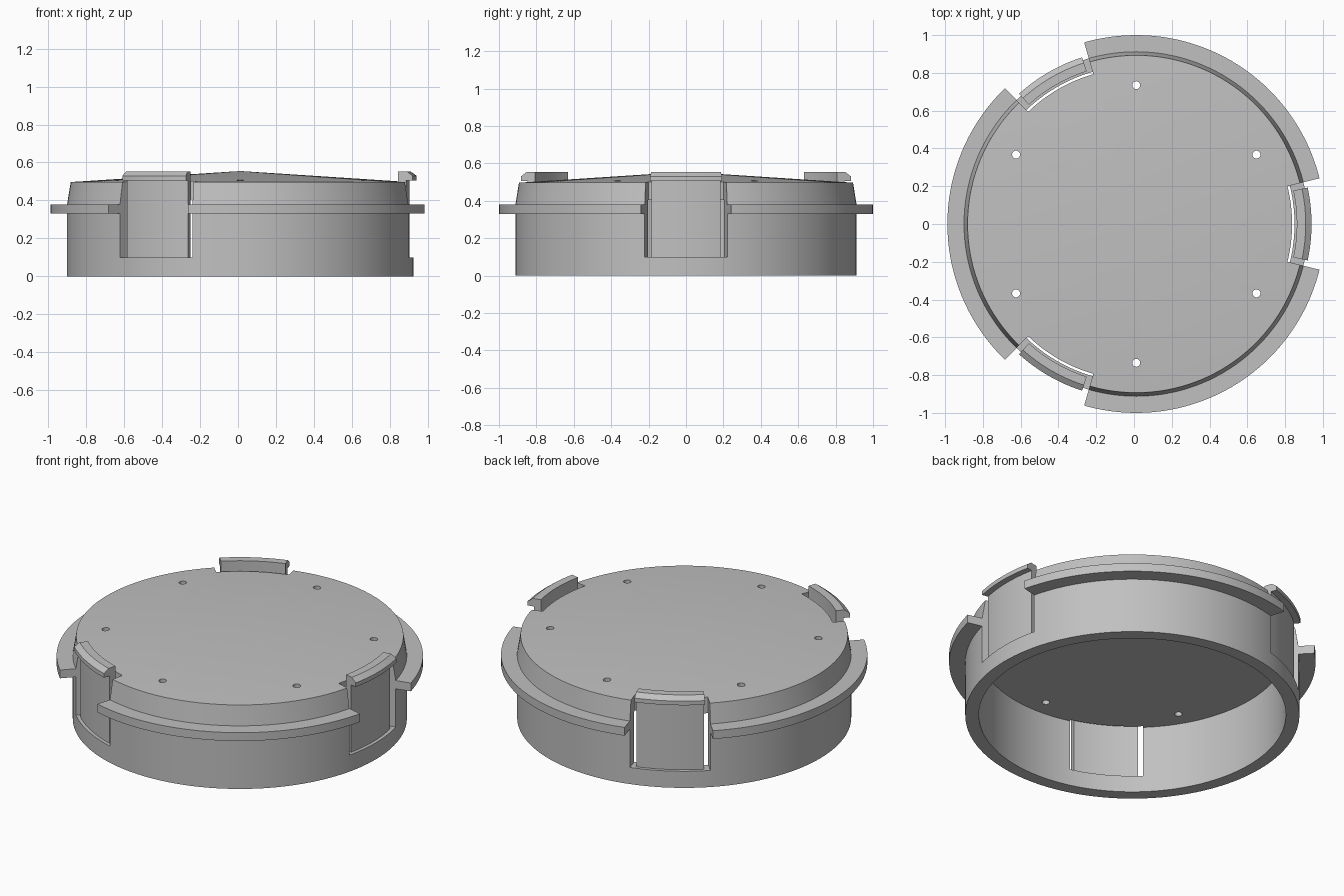
import bpy, bmesh
from math import sin, cos, radians, tau

cube = bpy.data.objects.get("Cube")
if cube:
    bpy.data.objects.remove(cube, do_unlink=True)

CENTRE_X = 0.012
CLIP_ANGLES = (0, 120, 240)

grey = bpy.data.materials.new("plain grey plastic")
grey.use_nodes = True
colour = (0.53, 0.53, 0.53, 1)
grey.diffuse_color = colour
grey.node_tree.nodes["Principled BSDF"].inputs["Base Color"].default_value = colour


def revolve(bm, profile, start=0.0, sweep=360.0, steps=144):
    """Sweep a closed (radius, height) profile about the z axis."""
    full = sweep >= 360
    rings = []
    for i in range(steps if full else steps + 1):
        a = radians(start + sweep * i / steps)
        rings.append([bm.verts.new((r * cos(a), r * sin(a), z)) for r, z in profile])
    count = len(profile)
    for i in range(steps):
        a, b = rings[i], rings[(i + 1) % len(rings)]
        for j in range(count):
            k = (j + 1) % count
            bm.faces.new((a[j], b[j], b[k], a[k]))
    if not full:
        bm.faces.new(rings[0])
        bm.faces.new(rings[-1][::-1])


def make_object(name, bm):
    bmesh.ops.remove_doubles(bm, verts=bm.verts, dist=1e-5)
    bmesh.ops.recalc_face_normals(bm, faces=bm.faces)
    mesh = bpy.data.meshes.new(name)
    bm.to_mesh(mesh)
    bm.free()
    mesh.materials.append(grey)
    obj = bpy.data.objects.new(name, mesh)
    obj.location.x = CENTRE_X
    bpy.context.collection.objects.link(obj)
    return obj


def select_only(obj):
    bpy.ops.object.select_all(action='DESELECT')
    obj.select_set(True)
    bpy.context.view_layer.objects.active = obj


def cut(target, cutter):
    cutter.hide_render = True
    mod = target.modifiers.new("cut", 'BOOLEAN')
    mod.operation = 'DIFFERENCE'
    mod.solver = 'EXACT'
    mod.object = cutter
    select_only(target)
    bpy.ops.object.modifier_apply(modifier=mod.name)
    bpy.data.objects.remove(cutter, do_unlink=True)


def smooth(obj):
    select_only(obj)
    bpy.ops.object.shade_smooth_by_angle(angle=radians(30))


# Cap: hollow cup with a flange and a shallow conical top
bm = bmesh.new()
revolve(bm, [(0, 0.405), (0.838, 0.405), (0.838, 0), (0.912, 0),
             (0.912, 0.33), (1, 0.33), (1, 0.38), (0.912, 0.38),
             (0.893, 0.497), (0, 0.555)])
cap = make_object("cap_body", bm)

# Slots around the clips, open at the top
bm = bmesh.new()
for angle in CLIP_ANGLES:
    revolve(bm, [(0.825, 0.1), (1.1, 0.1), (1.1, 0.7), (0.825, 0.7)],
            angle - 14, 28, 12)
cut(cap, make_object("slot_cutter", bm))

# Six small vent holes through the top
bm = bmesh.new()
for i in range(6):
    a = tau * (i + 0.5) / 6
    made = bmesh.ops.create_cone(bm, cap_ends=True, segments=20,
                                 radius1=0.021, radius2=0.021, depth=0.5)
    bmesh.ops.translate(bm, verts=made["verts"],
                        vec=(0.735 * cos(a), 0.735 * sin(a), 0.5))
cut(cap, make_object("hole_cutter", bm))
smooth(cap)

# Spring clips: thin curved tongues ending in an outward hook
for i, angle in enumerate(CLIP_ANGLES):
    bm = bmesh.new()
    revolve(bm, [(0.85, 0.09), (0.892, 0.09), (0.892, 0.505), (0.928, 0.505),
                 (0.928, 0.53), (0.897, 0.553), (0.85, 0.553)],
            angle - 12, 24, 12)
    smooth(make_object(f"spring_clip_{i + 1}", bm))
